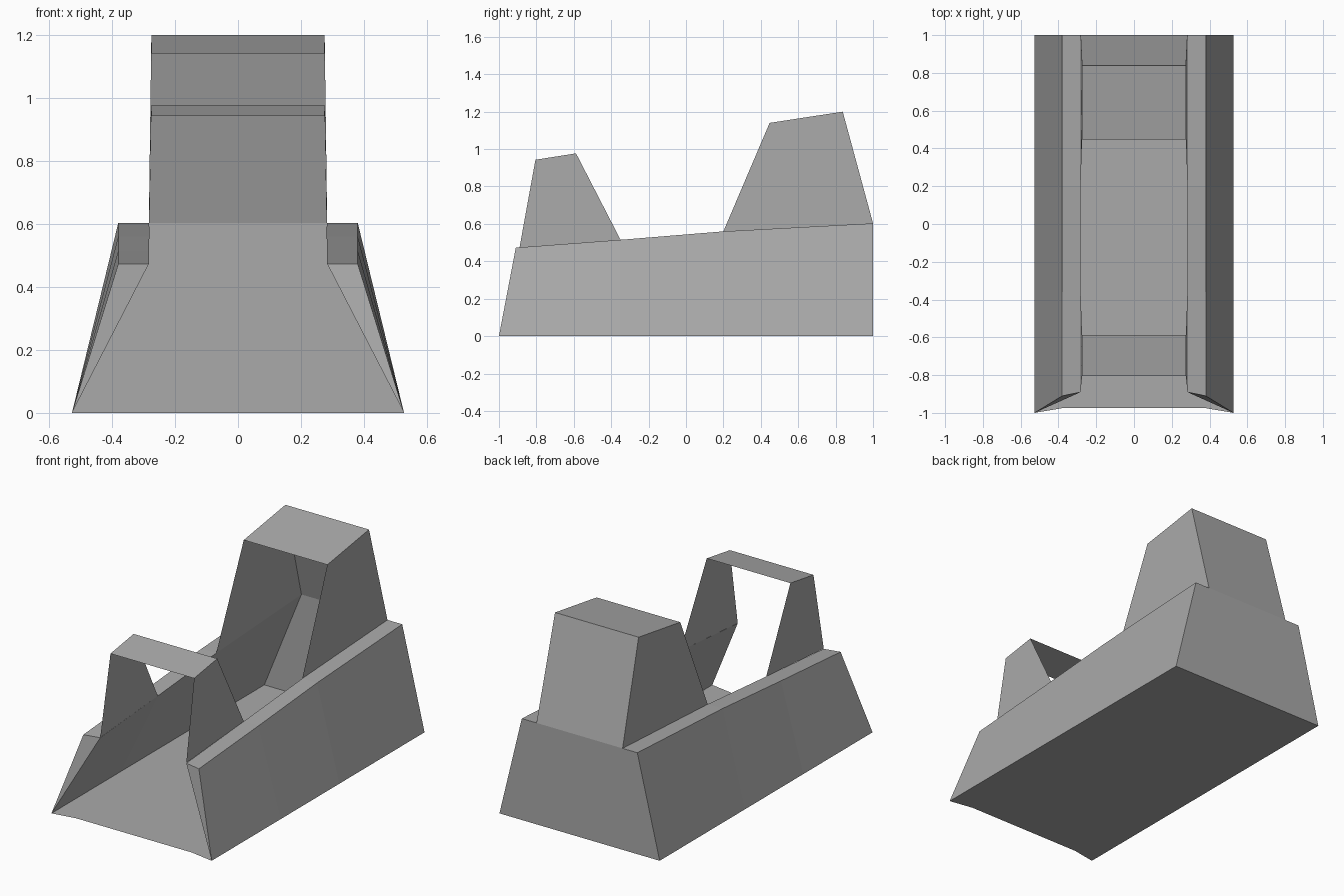
import bpy, bmesh

if "Cube" in bpy.data.objects:
    bpy.data.objects.remove(bpy.data.objects["Cube"])

grey = bpy.data.materials.new("mid grey")
grey.diffuse_color = (0.4, 0.4, 0.4, 1)
grey.use_nodes = True
grey.node_tree.nodes["Principled BSDF"].inputs["Base Color"].default_value = grey.diffuse_color


def make_object(name, verts, faces, mirror=False):
    """Build a flat-shaded part, optionally mirrored across x = 0."""
    mesh = bpy.data.meshes.new(name)
    bm = bmesh.new()
    vs = [bm.verts.new(v) for v in verts]
    for f in faces:
        bm.faces.new([vs[i] for i in f])
    bmesh.ops.recalc_face_normals(bm, faces=bm.faces)
    bm.to_mesh(mesh)
    bm.free()
    mesh.materials.append(grey)
    ob = bpy.data.objects.new(name, mesh)
    bpy.context.collection.objects.link(ob)
    if mirror:
        ob.modifiers.new("mirror", 'MIRROR').use_axis[0] = True
    return ob


BASE, OUT, INN, TOP = 0.527, 0.38, 0.283, 0.275

# Side walls: wedge sections (foot, outer rim, inner rim) lofted front to back
stations = [(-1.0, -0.91, -0.89, 0.473), (-0.35, -0.35, -0.35, 0.515),
            (0.2, 0.2, 0.2, 0.56), (1.0, 1.0, 1.0, 0.603)]
verts, faces = [], []
for foot_y, out_y, inn_y, z in stations:
    verts += [(BASE, foot_y, 0), (OUT, out_y, z), (INN, inn_y, z)]
for s in range(len(stations) - 1):
    for k in range(3):
        a, b = s * 3 + k, s * 3 + (k + 1) % 3
        faces.append((a, b, b + 3, a + 3))
n = len(verts)
faces += [(0, 2, 1), (n - 3, n - 2, n - 1)]
make_object("side_walls", verts, faces, mirror=True)

# Floor with a shallow notch along the front edge
make_object("floor",
            [(-BASE, -1, 0), (-OUT, -0.975, 0), (OUT, -0.975, 0),
             (BASE, -1, 0), (BASE, 1, 0), (-BASE, 1, 0)],
            [(0, 1, 2, 3, 4, 5)])

# Back panel between the two walls
make_object("back_panel",
            [(-BASE, 1, 0), (BASE, 1, 0), (INN, 1, 0.603), (-INN, 1, 0.603)],
            [(0, 1, 2, 3)])


def hoop(name, profile, closed_back):
    """Sheet arch: a four-point side profile on both sides, joined on top."""
    widths = [INN, TOP, TOP, INN]
    verts = [(s * w, y, z) for s in (-1, 1) for w, (y, z) in zip(widths, profile)]
    faces = [(0, 1, 2, 3), (7, 6, 5, 4), (1, 5, 6, 2)]
    if closed_back:
        faces.append((2, 6, 7, 3))
    make_object(name, verts, faces)


# Front arch is open both ways, rear hood has a back
hoop("front_arch", [(-0.89, 0.474), (-0.805, 0.943), (-0.588, 0.977), (-0.35, 0.515)], False)
hoop("rear_hood", [(0.2, 0.56), (0.447, 1.14), (0.838, 1.2), (1.0, 0.603)], True)
